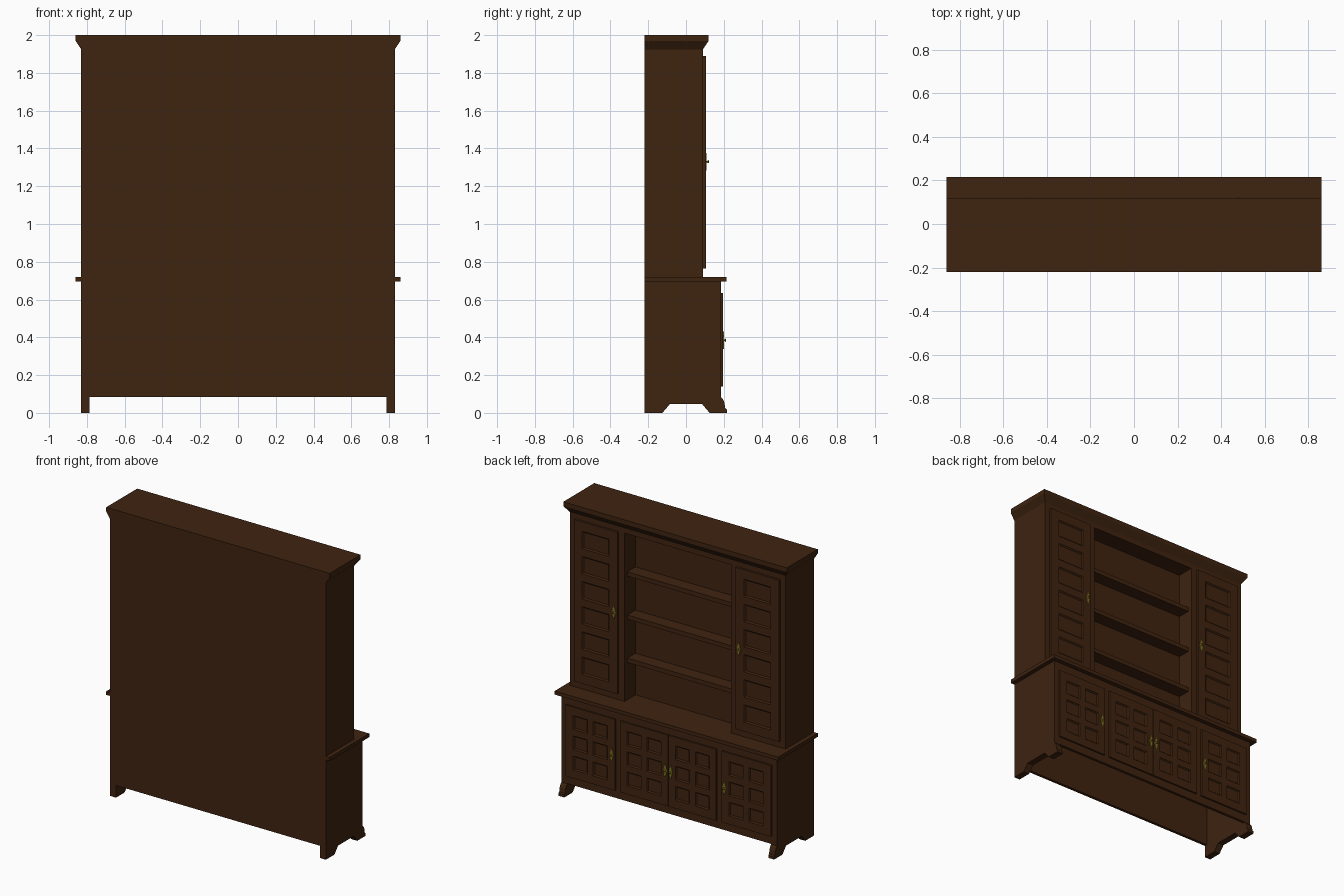
import bpy, bmesh

if "Cube" in bpy.data.objects:
    bpy.data.objects.remove(bpy.data.objects["Cube"])


def material(name, rgb):
    m = bpy.data.materials.new(name)
    m.diffuse_color = (*rgb, 1)
    m.use_nodes = True
    m.node_tree.nodes["Principled BSDF"].inputs["Base Color"].default_value = m.diffuse_color
    return m


WOOD = material("dark_wood", (0.049, 0.017, 0.005))
BRASS = material("aged_brass", (0.22, 0.17, 0.015))


def finish(bm, name, mat=WOOD):
    me = bpy.data.meshes.new(name)
    bm.to_mesh(me)
    bm.free()
    me.materials.append(mat)
    ob = bpy.data.objects.new(name, me)
    bpy.context.collection.objects.link(ob)
    return ob


def loft(name, rings, mat=WOOD):
    """Closed solid through rings of equal point count."""
    bm = bmesh.new()
    vs = [[bm.verts.new(p) for p in r] for r in rings]
    n = len(vs[0])
    for a, b in zip(vs, vs[1:]):
        for i in range(n):
            j = (i + 1) % n
            bm.faces.new((a[i], a[j], b[j], b[i]))
    bm.faces.new(vs[0][::-1])
    bm.faces.new(vs[-1])
    bmesh.ops.recalc_face_normals(bm, faces=bm.faces)
    return finish(bm, name, mat)


def rect(x0, x1, y0, y1, z):
    return [(x0, y0, z), (x1, y0, z), (x1, y1, z), (x0, y1, z)]


def box(name, x0, x1, y0, y1, z0, z1):
    return loft(name, [rect(x0, x1, y0, y1, z0), rect(x0, x1, y0, y1, z1)])


def grid(xs, zs, y, is_panel):
    """Flat grid facing +y; returns the bmesh and the cells picked as panels."""
    bm = bmesh.new()
    v = [[bm.verts.new((x, y, z)) for z in zs] for x in xs]
    picked = []
    for i in range(len(xs) - 1):
        for k in range(len(zs) - 1):
            f = bm.faces.new((v[i][k], v[i][k + 1], v[i + 1][k + 1], v[i + 1][k]))
            if is_panel(i, k):
                picked.append(f)
    return bm, picked


def face_frame(name, xs, zs, y, is_hole):
    bm, holes = grid(xs, zs, y, is_hole)
    bmesh.ops.delete(bm, geom=holes, context='FACES')
    ob = finish(bm, name)
    mod = ob.modifiers.new("thickness", 'SOLIDIFY')
    mod.thickness = 0.02
    mod.offset = -1


def cuts(a, b, margin, gap, n):
    """Cut lines: margin, n equal panels separated by gaps, margin."""
    w = (b - a - 2 * margin - (n - 1) * gap) / n
    out = [a]
    for i in range(n):
        s = a + margin + i * (w + gap)
        out += [s, s + w]
    return out + [b]


def door(name, x0, x1, z0, z1, y, mx, nx, mz, nz, gap, s):
    bm, panels = grid(cuts(x0, x1, mx, gap, nx), cuts(z0, z1, mz, gap, nz), y,
                      lambda i, k: i % 2 == 1 and k % 2 == 1)
    rim = [e for e in bm.edges if e.is_boundary]
    # stepped, bevelled recess in every panel
    for t, d in ((0.014 * s, -0.010), (0.012 * s, 0.0), (0.010 * s, -0.008)):
        bmesh.ops.inset_individual(bm, faces=panels, thickness=t, depth=d)
    # door edge and back
    ext = bmesh.ops.extrude_edge_only(bm, edges=rim)['geom']
    bmesh.ops.translate(bm, vec=(0, -0.035, 0),
                        verts=[g for g in ext if isinstance(g, bmesh.types.BMVert)])
    bmesh.ops.holes_fill(bm, edges=[e for e in bm.edges if e.is_boundary], sides=0)
    bmesh.ops.recalc_face_normals(bm, faces=bm.faces)
    finish(bm, name)


def handle(name, x, y, z):
    # pointed escutcheon plate
    half = [(0.0, 0.047), (0.005, 0.03), (0.009, 0.024), (0.007, 0.018), (0.016, 0.0)]
    right = half + [(a, -b) for a, b in half[-2::-1]]
    outline = right + [(-a, b) for a, b in right[-2:0:-1]]
    loft(name + "_plate", [[(x + a, yy, z + b) for a, b in outline] for yy in (y - 0.002, y + 0.004)], BRASS)
    # small knob
    octo = [(1, 0), (.7, .7), (0, 1), (-.7, .7), (-1, 0), (-.7, -.7), (0, -1), (.7, -.7)]
    loft(name + "_knob", [[(x + r * a, y + d, z + r * b) for a, b in octo]
                          for r, d in ((0.004, 0.0), (0.004, 0.009), (0.009, 0.012), (0.005, 0.017))], BRASS)


# back and cornice
box("back_panel", -0.83, 0.83, -0.22, -0.20, 0.085, 1.94)
loft("cornice", [rect(-0.83, 0.83, -0.22, 0.09, 1.925),
                 rect(-0.86, 0.86, -0.22, 0.12, 1.97),
                 rect(-0.86, 0.86, -0.22, 0.12, 2.0)])
box("counter", -0.86, 0.86, -0.22, 0.215, 0.695, 0.72)

# lower sides with shaped feet
side = [(-0.22, 0), (-0.125, 0), (-0.085, 0.047), (0.085, 0.047), (0.125, 0), (0.217, 0),
        (0.217, 0.018), (0.208, 0.024), (0.203, 0.055), (0.195, 0.072), (0.185, 0.082),
        (0.185, 0.695), (-0.22, 0.695)]
for sx, tag in ((-1, "left"), (1, "right")):
    loft("lower_side_" + tag, [[(sx * x, y, z) for y, z in side] for x in (0.785, 0.83)])
    # upper side and niche wall
    a, b = sorted((sx * 0.79, sx * 0.83))
    box("upper_side_" + tag, a, b, -0.22, 0.09, 0.72, 1.925)
    a, b = sorted((sx * 0.41, sx * 0.44))
    box("niche_wall_" + tag, a, b, -0.20, 0.088, 0.72, 1.90)
    # doors
    a, b = sorted((sx * 0.455, sx * 0.79))
    door("upper_door_" + tag, a, b, 0.765, 1.89, 0.105, 0.055, 1, 0.055, 6, 0.034, 1.15)
    a, b = sorted((sx * 0.41, sx * 0.79))
    door("lower_outer_door_" + tag, a, b, 0.14, 0.635, 0.196, 0.05, 2, 0.05, 3, 0.028, 1)
    a, b = sorted((sx * 0.002, sx * 0.37))
    door("lower_middle_door_" + tag, a, b, 0.14, 0.635, 0.196, 0.045, 2, 0.05, 3, 0.028, 1)
    # handles
    handle("upper_handle_" + tag, sx * 0.48, 0.105, 1.33)
    handle("lower_outer_handle_" + tag, sx * 0.434, 0.196, 0.385)
    handle("lower_middle_handle_" + tag, sx * 0.021, 0.196, 0.385)

# front frames
face_frame("lower_front_frame", [-0.83, -0.79, -0.41, -0.37, 0.37, 0.41, 0.79, 0.83],
           [0.085, 0.14, 0.635, 0.695], 0.185, lambda i, k: k == 1 and i in (1, 3, 5))
face_frame("upper_front_frame", [-0.83, -0.79, -0.455, -0.41, 0.41, 0.455, 0.79, 0.83],
           [0.72, 0.765, 1.89, 1.925], 0.09,
           lambda i, k: (k == 1 and i in (1, 3, 5)) or (k == 0 and i == 3))

# open niche with shelves
box("niche_back", -0.41, 0.41, -0.05, -0.03, 0.72, 1.90)
box("niche_ceiling", -0.41, 0.41, -0.03, 0.088, 1.89, 1.925)
for n in range(3):
    z = 1.01 + 0.30 * n
    box("shelf_%d" % (n + 1), -0.41, 0.41, -0.03, 0.06, z - 0.03, z)
